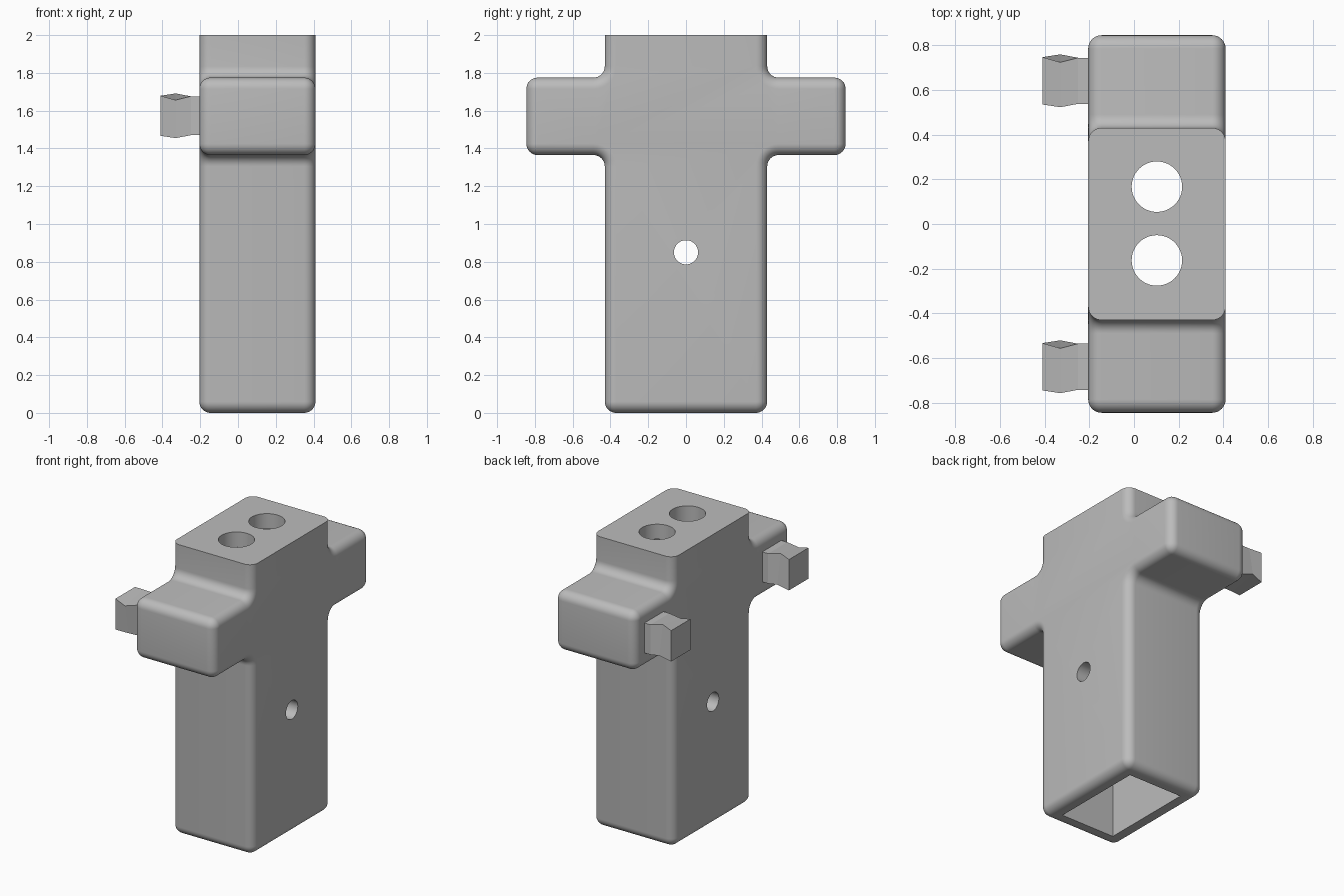
import bpy, bmesh, math
from mathutils import Matrix, Vector

old = bpy.data.objects.get("Cube")
if old:
    bpy.data.objects.remove(old, do_unlink=True)

grey = bpy.data.materials.new("plain_grey")
grey.use_nodes = True
grey.diffuse_color = (0.5, 0.5, 0.5, 1)
grey.node_tree.nodes["Principled BSDF"].inputs["Base Color"].default_value = (0.5, 0.5, 0.5, 1)

R = 0.06                    # edge rounding
X0, X1 = -0.205, 0.41       # housing sides
BODY, ARM = 0.43, 0.845     # half depths
LOW, HIGH, TOP = 1.365, 1.775, 2.0
MID = (X0 + X1) / 2
WALL = 0.103
STEPS = 8


def add_object(name, bm):
    bmesh.ops.recalc_face_normals(bm, faces=bm.faces)
    mesh = bpy.data.meshes.new(name)
    bm.to_mesh(mesh)
    bm.free()
    mesh.materials.append(grey)
    ob = bpy.data.objects.new(name, mesh)
    bpy.context.collection.objects.link(ob)
    return ob


def loft(bm, rings):
    """Join matching closed rings of points and cap both ends."""
    rows = [[bm.verts.new(p) for p in ring] for ring in rings]
    for a, b in zip(rows, rows[1:]):
        for i in range(len(a)):
            j = (i + 1) % len(a)
            bm.faces.new((a[i], a[j], b[j], b[i]))
    bm.faces.new(rows[0])
    bm.faces.new(rows[-1])


def outline(inset):
    """Cross-shaped side profile with filleted corners, shrunk by inset."""
    corners = [  # centre y, centre z, start angle, end angle, radius
        (BODY - R, R, -90, 0, R - inset),
        (BODY + R, LOW - R, 180, 90, R + inset),
        (ARM - R, LOW + R, -90, 0, R - inset),
        (ARM - R, HIGH - R, 0, 90, R - inset),
        (BODY + R, HIGH + R, 270, 180, R + inset),
    ]
    half = []
    for y, z, a, b, rad in corners:
        for k in range(STEPS + 1):
            t = math.radians(a + (b - a) * k / STEPS)
            half.append((y + rad * math.cos(t), z + rad * math.sin(t)))
    half.append((BODY - inset, TOP))
    return half + [(-y, z) for y, z in reversed(half)]


# Housing: profile swept across x with rounded sides
angles = [math.pi / 2 * k / STEPS for k in range(STEPS + 1)]
layers = [(X0 + R * (1 - math.sin(t)), R * (1 - math.cos(t))) for t in reversed(angles)]
layers += [(X0 + X1 - x, d) for x, d in reversed(layers)]
bm = bmesh.new()
loft(bm, [[(x, y, z) for y, z in outline(d)] for x, d in layers])
bmesh.ops.remove_doubles(bm, verts=bm.verts, dist=0.0001)
housing = add_object("housing", bm)


# Cutters: inner cavity, two top holes, one cross hole
def cut(bm, name):
    cutter = add_object(name, bm)
    cutter.hide_render = True
    mod = housing.modifiers.new(name, 'BOOLEAN')
    mod.operation, mod.solver, mod.object = 'DIFFERENCE', 'EXACT', cutter
    bpy.context.view_layer.objects.active = housing
    bpy.ops.object.modifier_apply(modifier=name)
    bpy.data.objects.remove(cutter, do_unlink=True)


def cylinder(radius, depth, matrix):
    bm = bmesh.new()
    bmesh.ops.create_cone(bm, cap_ends=True, segments=48, radius1=radius,
                          radius2=radius, depth=depth, matrix=matrix)
    return bm


bm = bmesh.new()
bmesh.ops.create_cube(bm, size=1)
bmesh.ops.scale(bm, verts=bm.verts, vec=(X1 - X0 - 2 * WALL, 2 * (BODY - WALL), TOP))
bmesh.ops.translate(bm, verts=bm.verts, vec=(MID, 0, TOP / 2 - WALL))
cut(bm, "cavity")
for y in (-0.163, 0.167):
    cut(cylinder(0.113, 0.4, Matrix.Translation((MID, y, TOP))), "top_hole")
cut(cylinder(0.064, 2, Matrix.Translation((MID, 0, 0.85)) @ Matrix.Rotation(math.pi / 2, 4, 'Y')),
    "cross_hole")

bpy.ops.object.select_all(action='DESELECT')
housing.select_set(True)
bpy.context.view_layer.objects.active = housing
bpy.ops.object.shade_smooth_by_angle(angle=math.radians(30))


# Pegs: square studs with a slightly twisted middle section
def square(x, half, twist, y):
    turn = Matrix.Rotation(math.radians(twist), 3, 'X')
    return [Vector((x, y, 1.573)) + turn @ Vector((0, a * half, b * half))
            for a, b in ((-1, -1), (1, -1), (1, 1), (-1, 1))]


for name, y in (("front_peg", -0.639), ("back_peg", 0.641)):
    bm = bmesh.new()
    loft(bm, [square(-0.41, 0.106, 0, y), square(-0.33, 0.102, 10, y),
              square(-0.25, 0.103, 0, y), square(X0 + 0.01, 0.103, 0, y)])
    add_object(name, bm)
